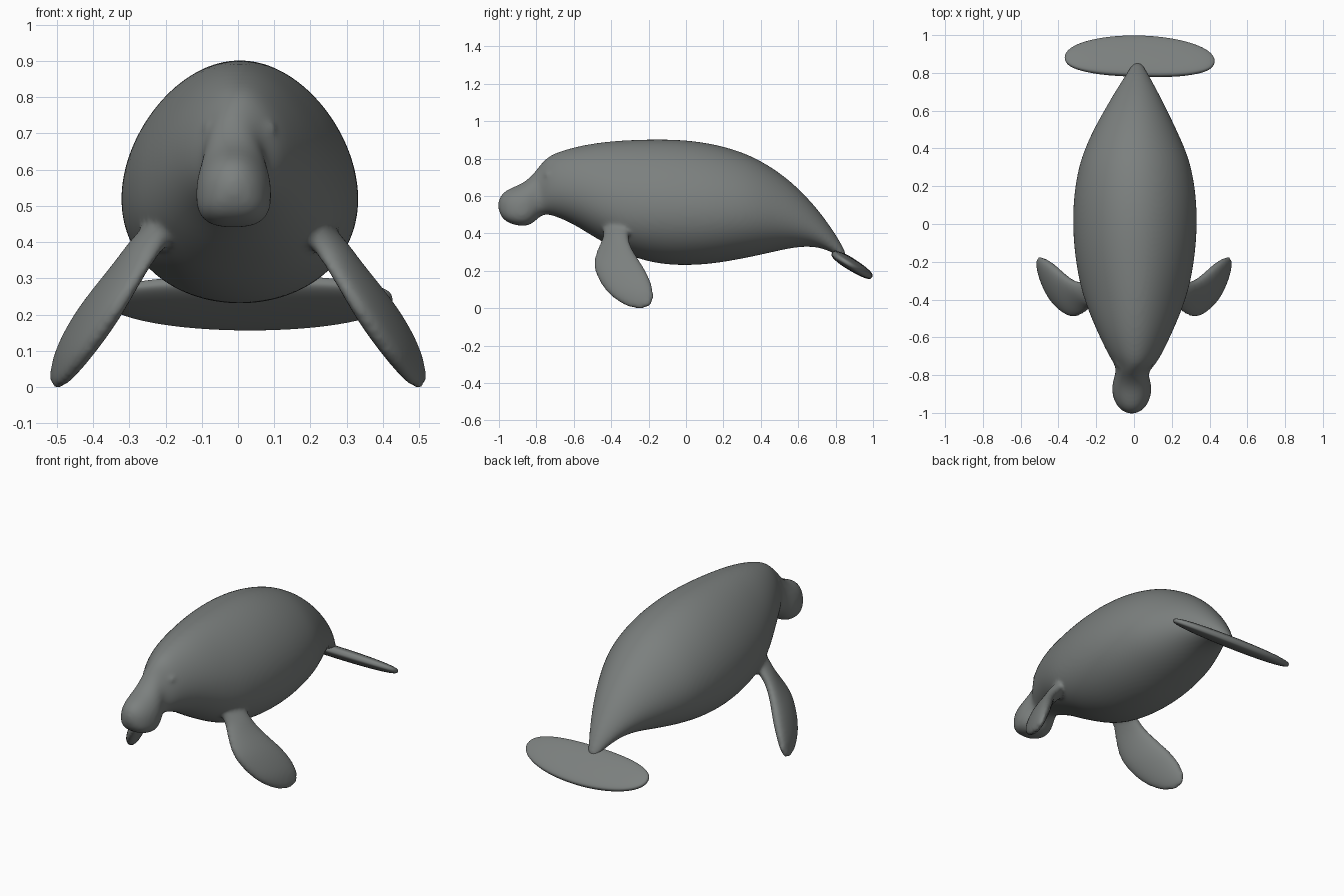
import bpy, bmesh, math
from mathutils import Vector, Matrix

if "Cube" in bpy.data.objects:
    bpy.data.objects.remove(bpy.data.objects["Cube"])

skin = bpy.data.materials.new("grey skin")
skin.diffuse_color = (0.2, 0.215, 0.21, 1)
skin.use_nodes = True
skin.node_tree.nodes["Principled BSDF"].inputs["Base Color"].default_value = skin.diffuse_color


def finish(name, bm):
    """Turn a bmesh into a smooth, skin-coloured object."""
    bmesh.ops.recalc_face_normals(bm, faces=bm.faces)
    for f in bm.faces:
        f.smooth = True
    me = bpy.data.meshes.new(name)
    bm.to_mesh(me)
    bm.free()
    me.materials.append(skin)
    ob = bpy.data.objects.new(name, me)
    bpy.context.collection.objects.link(ob)
    return ob


def loft(bm, rings, start, end):
    """Skin a list of point rings and close both ends with a pole."""
    rows = [[bm.verts.new(p) for p in r] for r in rings]
    n = len(rows[0])
    for a, b in zip(rows, rows[1:]):
        for i in range(n):
            j = (i + 1) % n
            bm.faces.new((a[i], a[j], b[j], b[i]))
    for row, tip in ((rows[0], start), (rows[-1], end)):
        pole = bm.verts.new(tip)
        for i in range(n):
            bm.faces.new((row[i], row[(i + 1) % n], pole))


def spow(v, e):
    return math.copysign(abs(v) ** e, v)


# Body and head: y, bottom z, top z, half width
body = [
    (-0.998, .510, .590, .035), (-0.975, .470, .622, .069), (-0.93, .448, .645, .095),
    (-0.87, .436, .668, .106), (-0.82, .450, .712, .094), (-0.785, .490, .758, .084),
    (-0.75, .505, .800, .102), (-0.70, .493, .830, .135), (-0.60, .450, .860, .183),
    (-0.50, .385, .880, .226), (-0.40, .330, .892, .262), (-0.30, .278, .899, .291),
    (-0.15, .236, .903, .317), (0.0, .228, .899, .326), (0.15, .238, .878, .321),
    (0.30, .265, .835, .296), (0.40, .286, .787, .262), (0.50, .309, .725, .217),
    (0.60, .329, .642, .166), (0.70, .330, .535, .112), (0.78, .300, .425, .066),
    (0.82, .275, .362, .042), (0.845, .258, .315, .030),
]


def body_ring(y, lo, hi, w, n=32):
    cx = -0.012 if y < -0.78 else 0.005 + max(0, y - 0.5) * 0.04
    muzzle = min(1, max(0, (-0.76 - y) / 0.08))       # boxy, bottom-heavy muzzle
    chest = max(0, 1 - abs(y + 0.40) / 0.25)          # fuller chest at the flippers
    k = 0.14 + 0.06 * chest
    ring = []
    for i in range(n):
        a = 2 * math.pi * i / n
        c, s = math.cos(a), math.sin(a)
        e = 1 - (muzzle * 0.25 + chest * 0.08 if s < 0 else muzzle * 0.1)
        x = w * 1.006 * spow(c, e) * (1 - k * s)
        ring.append((cx + x, y, (lo + hi) / 2 + (hi - lo) / 2 * 1.006 * spow(s, e)))
    return ring


# Flippers: z, front y, rear y, inner x, outer x
flipper = [
    (.47, -.45, -.30, .13, .235), (.43, -.445, -.305, .165, .275),
    (.39, -.435, -.31, .20, .31), (.33, -.468, -.298, .245, .353),
    (.25, -.498, -.247, .292, .418), (.18, -.483, -.202, .332, .466), (.10, -.438, -.175, .390, .506),
    (.045, -.378, -.172, .435, .518), (.008, -.315, -.192, .470, .520),
]


def flipper_ring(z, y0, y1, x0, x1, side, n=20):
    k = 0.68 if z < .35 else 0.4                      # rear edge swings outward
    ring = []
    for i in range(n):
        c, s = math.cos(2 * math.pi * i / n), math.sin(2 * math.pi * i / n)
        x = (x0 + x1) / 2 + (x1 - x0) / 2 * (k * c + math.sqrt(1 - k * k) * spow(s, .85))
        ring.append((side * x, (y0 + y1) / 2 + (y1 - y0) / 2 * 1.02 * c, z))
    return ring


# Body with flippers and small eye bumps, fused into one skin and smoothed at the joints
bm = bmesh.new()
loft(bm, [body_ring(*s) for s in body], (-0.012, -1.006, .550), (.02, .857, .285))
for side in (1, -1):
    loft(bm, [flipper_ring(*s, side) for s in flipper],
         (side * .16, -.375, .50), (side * .497, -.25, -.007))
    eye = Matrix.Translation((side * .086 + .004, -.735, .713)) @ Matrix.Diagonal((.016, .024, .018, 1))
    bmesh.ops.create_uvsphere(bm, u_segments=16, v_segments=10, radius=1, matrix=eye)
ob = finish("body_with_flippers", bm)
mod = ob.modifiers.new("round", 'SUBSURF')
mod.levels = mod.render_levels = 2
mod = ob.modifiers.new("fuse", 'REMESH')
mod.mode = 'VOXEL'
mod.voxel_size = 0.011
mod.use_smooth_shade = True
mod = ob.modifiers.new("soften", 'SMOOTH')
mod.factor = 0.5
mod.iterations = 8

# Tail paddle: flattened disc with a straighter front edge, tilted down to the rear
bm = bmesh.new()
bmesh.ops.create_uvsphere(bm, u_segments=64, v_segments=32, radius=1)
for v in bm.verts:
    x, y, z = v.co
    if y < 0 and abs(x) < 0.999:
        y *= (1 - abs(x) ** 2.5) ** (1 / 2.5) / math.sqrt(1 - x * x)
    v.co = Vector((x * .397, y * (.106 if y < 0 else .143), spow(z, .65) * .032))
bm.transform(Matrix.Translation((.03, .873, .241))
             @ Matrix.Rotation(math.radians(-1.5), 4, 'Z')
             @ Matrix.Rotation(math.radians(-32), 4, 'X'))
finish("tail_paddle", bm)
